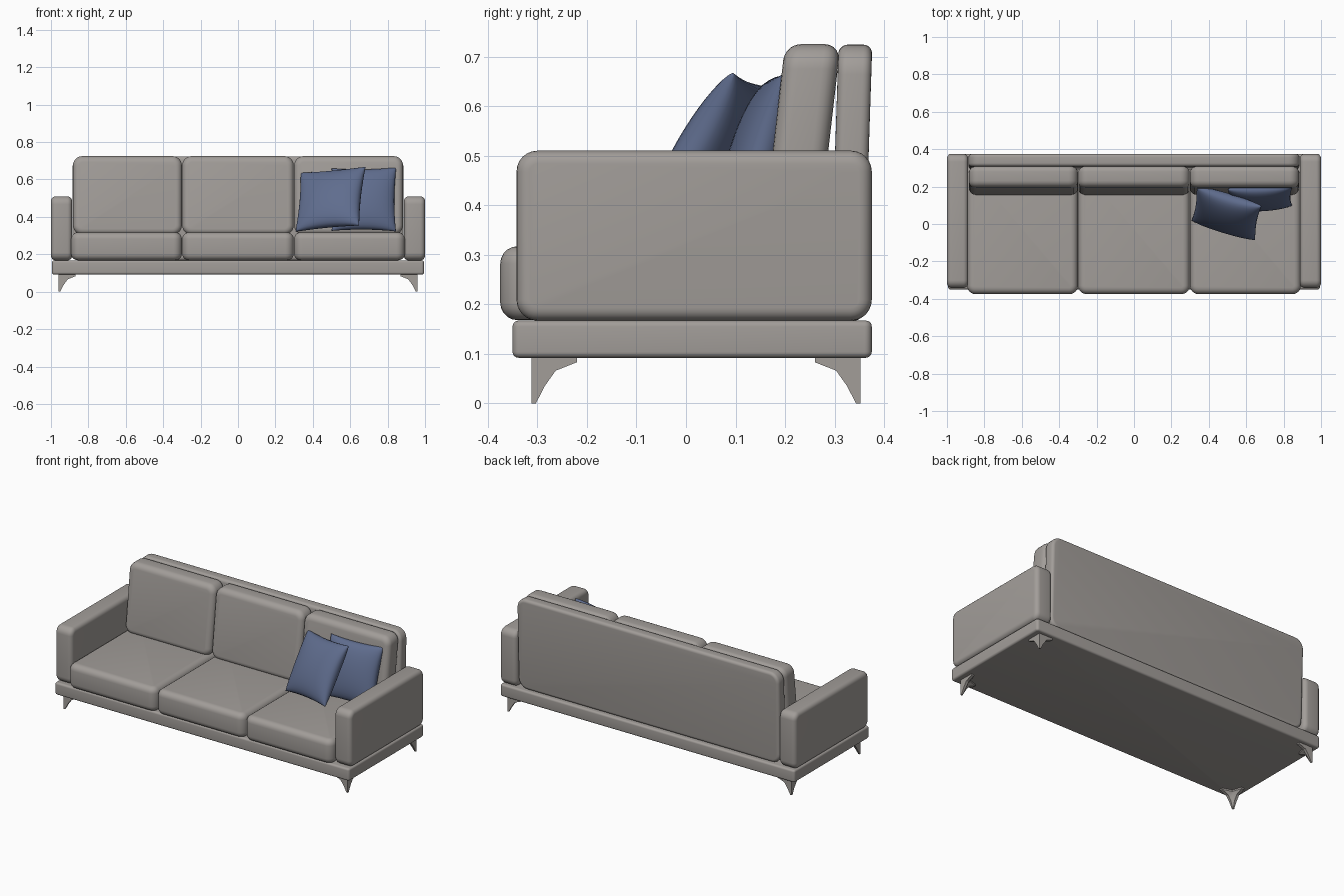
import bpy, bmesh, math
from mathutils import Vector

if "Cube" in bpy.data.objects:
    bpy.data.objects.remove(bpy.data.objects["Cube"])


def material(name, rgb):
    m = bpy.data.materials.new(name)
    m.diffuse_color = (*rgb, 1)
    m.use_nodes = True
    m.node_tree.nodes["Principled BSDF"].inputs["Base Color"].default_value = m.diffuse_color
    return m


GREY = material("warm grey fabric", (0.36, 0.337, 0.318))
BLUE = material("blue fabric", (0.115, 0.152, 0.27))


def finish(name, bm, mat, angle=50):
    bmesh.ops.recalc_face_normals(bm, faces=bm.faces)
    me = bpy.data.meshes.new(name)
    bm.to_mesh(me)
    bm.free()
    me.materials.append(mat)
    ob = bpy.data.objects.new(name, me)
    bpy.context.collection.objects.link(ob)
    bpy.ops.object.select_all(action='DESELECT')
    ob.select_set(True)
    bpy.context.view_layer.objects.active = ob
    bpy.ops.object.shade_smooth_by_angle(angle=math.radians(angle))
    return ob


def rounded_box(name, lo, hi, axis, big, small, lean=0.0):
    """Box with edges along one axis rounded by big, its two caps by small;
    lean shears y by height, keeping the top in place."""
    bm = bmesh.new()
    bmesh.ops.create_cube(bm, size=1)
    for v in bm.verts:
        v.co = Vector([lo[i] + (v.co[i] + 0.5) * (hi[i] - lo[i]) for i in range(3)])

    def along(e):
        d = (e.verts[1].co - e.verts[0].co).normalized()
        return abs(d[axis]) > 0.9
    bmesh.ops.bevel(bm, geom=[e for e in bm.edges if along(e)], offset=big,
                    segments=6, profile=0.5, affect='EDGES')
    bm.normal_update()
    caps = [f for f in bm.faces if abs(f.normal[axis]) > 0.9]
    bmesh.ops.bevel(bm, geom=list({e for f in caps for e in f.edges}), offset=small,
                    segments=5, profile=0.5, affect='EDGES')
    for v in bm.verts:
        v.co.y += lean * (v.co.z - hi[2])
    return finish(name, bm, GREY)


def pillow(name, tl, tr, br, bl, half):
    """Stuffed square pillow spanned between four corners."""
    tl, tr, br, bl = map(Vector, (tl, tr, br, bl))
    n = (tr - bl).cross(tl - br).normalized()
    N = 20
    bm = bmesh.new()
    for side in (-1, 1):
        grid = []
        for j in range(N + 1):
            row = []
            for i in range(N + 1):
                a = math.sin(math.pi / 2 * (2 * i / N - 1))
                b = math.sin(math.pi / 2 * (2 * j / N - 1))
                u = a * (1 - 0.06 * (1 - b * b))
                v = b * (1 - 0.06 * (1 - a * a))
                s, t = (u + 1) / 2, (v + 1) / 2
                p = bl.lerp(br, s).lerp(tl.lerp(tr, s), t)
                puff = max(0, (1 - a * a) * (1 - b * b)) ** 0.42
                row.append(bm.verts.new(p + n * side * half * puff))
            grid.append(row)
        for j in range(N):
            for i in range(N):
                bm.faces.new((grid[j][i], grid[j][i + 1], grid[j + 1][i + 1], grid[j + 1][i]))
    bmesh.ops.remove_doubles(bm, verts=bm.verts, dist=0.0003)
    return finish(name, bm, BLUE, 100)


def leg(name, x, y, sx, sy):
    """Tapered corner bracket: outer corner at x, y, wings pointing sx, sy."""
    bm = bmesh.new()
    rings = []
    for z, e, t, d in ((0, 0.009, 0.007, 0.008), (0.035, 0.027, 0.014, 0.02),
                       (0.066, 0.049, 0.016, 0.028), (0.083, 0.092, 0.018, 0.036),
                       (0.095, 0.092, 0.018, 0.036)):
        plan = ((0, 0), (e, 0), (e, t), (d, d), (t, e), (0, e))
        rings.append([bm.verts.new((x + sx * a, y + sy * b, z)) for a, b in plan])
    for r0, r1 in zip(rings, rings[1:]):
        for k in range(6):
            bm.faces.new((r0[k], r0[(k + 1) % 6], r1[(k + 1) % 6], r1[k]))
    bm.faces.new(rings[0])
    bm.faces.new(rings[-1])
    finish(name, bm, GREY, 30)


# Base plinth
rounded_box("base", (-0.995, -0.35, 0.092), (0.995, 0.375, 0.167), 2, 0.015, 0.012)

# Arms and legs on both sides
for s, side in ((-1, "left"), (1, "right")):
    xs = sorted((s * 0.887, s * 1.0))
    rounded_box(side + "_arm", (xs[0], -0.342, 0.167), (xs[1], 0.375, 0.51), 0, 0.042, 0.026)
    leg(side + "_front_leg", s * 0.96, -0.312, -s, 1)
    leg(side + "_back_leg", s * 0.96, 0.352, -s, -1)

# Back panel
rounded_box("back_panel", (-0.885, 0.308, 0.167), (0.885, 0.376, 0.724), 1, 0.06, 0.018, 0.033)

# Seat and back cushions
spans = (("left", -0.892, -0.3), ("middle", -0.298, 0.298), ("right", 0.3, 0.892))
for side, x0, x1 in spans:
    rounded_box(side + "_seat_cushion", (x0, -0.375, 0.168), (x1, 0.3, 0.317), 2, 0.045, 0.035)
    b0, b1 = max(x0, -0.882), min(x1, 0.882)
    rounded_box(side + "_back_cushion", (b0, 0.2, 0.305), (b1, 0.312, 0.725), 1, 0.05, 0.032, 0.115)

# Throw pillows
pillow("front_pillow", (0.335, 0.2, 0.635), (0.682, 0.095, 0.667),
       (0.648, -0.085, 0.355), (0.308, 0.02, 0.322), 0.066)
pillow("rear_pillow", (0.5, 0.185, 0.66), (0.847, 0.2, 0.665),
       (0.845, 0.1, 0.322), (0.5, 0.085, 0.325), 0.058)
